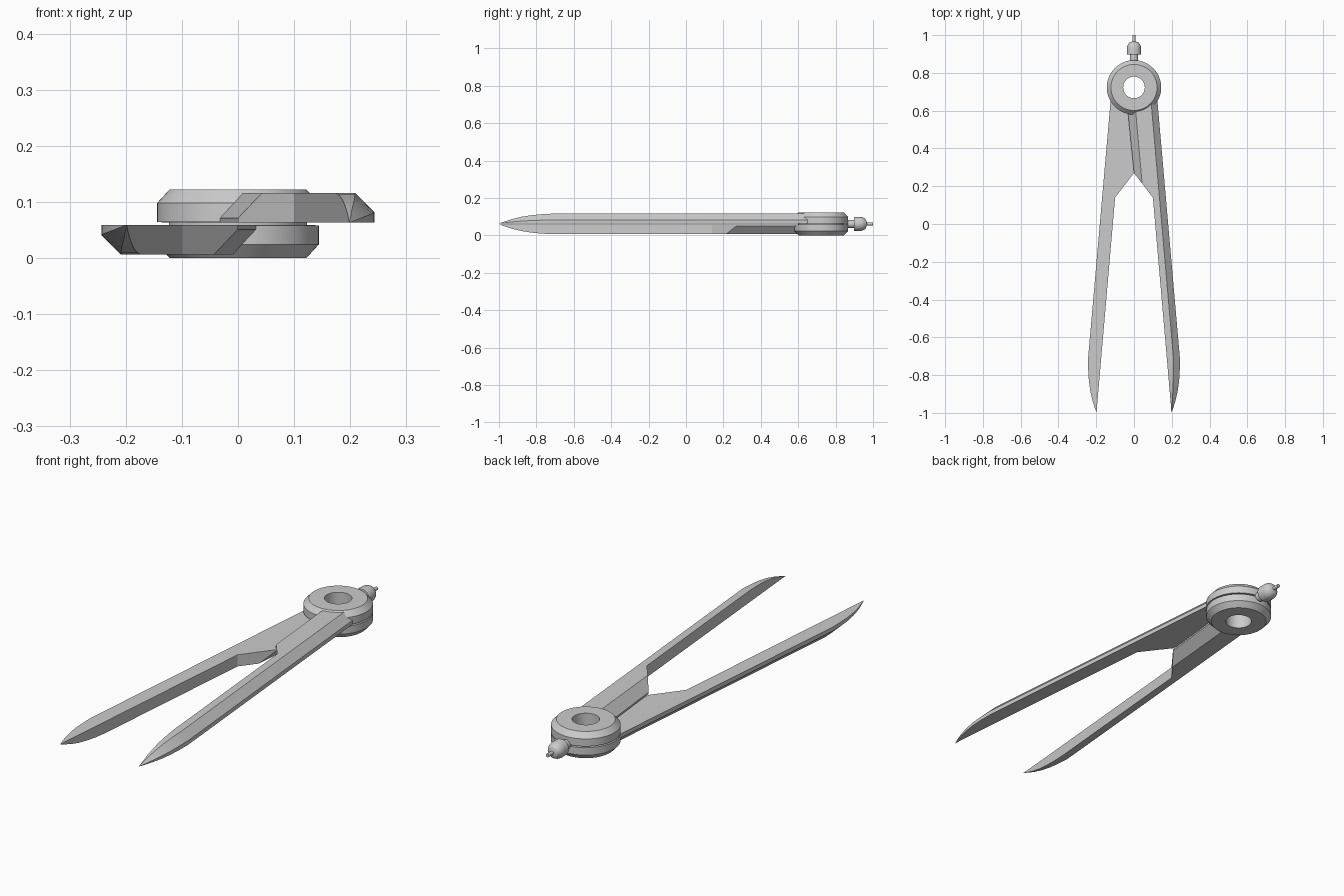
import bpy, bmesh, math
from mathutils import Matrix, Vector

if "Cube" in bpy.data.objects:
    bpy.data.objects.remove(bpy.data.objects["Cube"])

MID = 0.061       # height of the plane between the two legs
PIVOT_Y = 0.723


def add_object(name, bm, smooth=True):
    bmesh.ops.remove_doubles(bm, verts=bm.verts, dist=1e-5)
    bmesh.ops.recalc_face_normals(bm, faces=bm.faces)
    mesh = bpy.data.meshes.new(name)
    bm.to_mesh(mesh)
    bm.free()
    ob = bpy.data.objects.new(name, mesh)
    bpy.context.collection.objects.link(ob)
    if smooth:
        bpy.ops.object.select_all(action='DESELECT')
        ob.select_set(True)
        bpy.context.view_layer.objects.active = ob
        bpy.ops.object.shade_smooth_by_angle(angle=math.radians(25))
    return ob


def lathe(name, profile, matrix, closed, steps=64):
    """Spin (radius, height) points round local z."""
    bm = bmesh.new()
    vs = [bm.verts.new((r, 0, h)) for r, h in profile]
    pairs = list(zip(vs, vs[1:])) + ([(vs[-1], vs[0])] if closed else [])
    edges = [bm.edges.new(p) for p in pairs]
    bmesh.ops.spin(bm, geom=vs + edges, cent=(0, 0, 0), axis=(0, 0, 1),
                   angle=math.tau, steps=steps, use_merge=False)
    bm.transform(matrix)
    return add_object(name, bm)


# Hinge: two chamfered discs, a narrow groove between, and a through hole
half = [(0.057, 0.061), (0.122, 0.061), (0.144, 0.037), (0.144, 0.003), (0.123, 0.002)]
ring = half + [(r, -h) for r, h in reversed(half)]
lathe("hinge", ring, Matrix.Translation((0, PIVOT_Y, MID)), True)

# Knob on the end of the hinge: stem, domed bulb and pin
knob = [(0, 0.845), (0.022, 0.845), (0.022, 0.897), (0.036, 0.897), (0.038, 0.901),
        (0.038, 0.93), (0.036, 0.942), (0.031, 0.953), (0.023, 0.962), (0.008, 0.967),
        (0.008, 1.0), (0, 1.0)]
lathe("knob", knob, Matrix.Translation((0, 0, MID)) @ Matrix.Rotation(-math.pi / 2, 4, 'X'),
      False, 32)


def outer_x(y):
    return 0.125 - 0.0874 * (y - 0.64)


def inner_x(y):
    return 0.1 + 0.0867 * (0.14 - y)


def section(low, high, outer, y, top=0.116, mid_in=0.071, mid_out=0.082, bevel=0.034):
    """Six points: inner bottom, middle, top, then outer top, middle, bottom."""
    return [(*low, 0.063), (*low, mid_in), (*high, top),
            (outer - bevel, y, top), (outer, y, mid_out), (outer, y, 0.063)]


# Leg cross-sections from the hinge through the crotch to the point
sections = [section((-0.039, 0.655), (0.005, 0.64), outer_x(0.65), 0.65),
            section((0, 0.27), (0.043, 0.214), outer_x(0.25), 0.25),
            section((0.1, 0.14), (0.1, 0.14), outer_x(0.14), 0.14)]
tip = [(-0.71, 0.243, 0.116, 0.082, 0.034), (-0.77, 0.2425, 0.113, 0.081, 0.034),
       (-0.83, 0.239, 0.107, 0.079, 0.031), (-0.88, 0.232, 0.099, 0.076, 0.026),
       (-0.93, 0.221, 0.087, 0.072, 0.018), (-0.97, 0.209, 0.074, 0.067, 0.008)]
for y, ox, top, mid, bev in tip:
    p = (inner_x(y), y)
    sections.append(section(p, p, ox, y, top, min(0.071, (0.063 + top) / 2), mid, bev))

bm = bmesh.new()
rings = [[bm.verts.new(p) for p in s] for s in sections]
for a, b in zip(rings, rings[1:]):
    for i in range(6):
        j = (i + 1) % 6
        bm.faces.new((a[i], a[j], b[j], b[i]))
bm.faces.new(rings[0])
point = bm.verts.new((0.198, -1.0, 0.063))
for i in range(6):
    bm.faces.new((rings[-1][i], rings[-1][(i + 1) % 6], point))
right_leg = add_object("right_leg", bm)

# The left leg is the same part turned over about the centre line
left_leg = right_leg.copy()
left_leg.data = right_leg.data.copy()
left_leg.name = "left_leg"
left_leg.data.transform(Matrix.Translation((0, 0, 2 * MID)) @ Matrix.Rotation(math.pi, 4, 'Y'))
bpy.context.collection.objects.link(left_leg)
